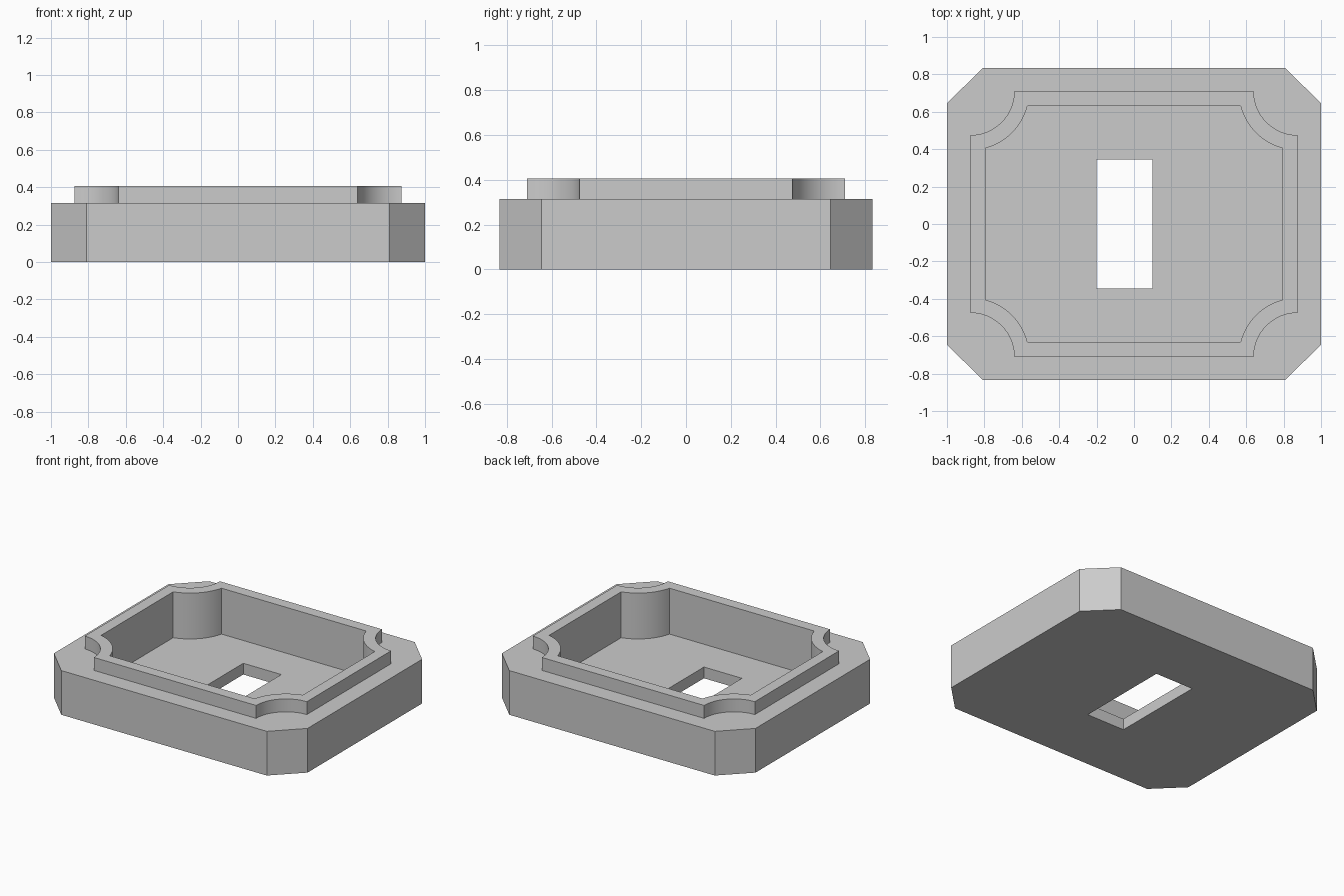
import bpy
import bmesh
from math import cos, sin, pi, radians

cube = bpy.data.objects.get("Cube")
if cube:
    bpy.data.objects.remove(cube, do_unlink=True)

BASE_TOP, RIM_TOP, FLOOR = 0.315, 0.407, 0.08
RIM_X, RIM_Y, SCOOP, WALL = 0.875, 0.71, 0.235, 0.08


def mirror_corner(points):
    """Repeat one corner's points (+x +y, running counter-clockwise) in all four."""
    flip = points[::-1]
    return (points + [(-x, y) for x, y in flip]
            + [(-x, -y) for x, y in points] + [(x, -y) for x, y in flip])


def scooped_outline(inset):
    """Rectangle whose corners are scooped out by arcs about the rim's outer corners."""
    r = SCOOP + inset
    start = math_asin(inset / r)
    steps = 20
    corner = []
    for i in range(steps + 1):
        a = start + (pi / 2 - 2 * start) * i / steps
        corner.append((RIM_X - r * sin(a), RIM_Y - r * cos(a)))
    return mirror_corner(corner)


def math_asin(v):
    from math import asin
    return asin(v)


base_outline = mirror_corner([(1.0, 0.645), (0.81, 0.833)])
rim_outline = scooped_outline(0)
pocket_outline = scooped_outline(WALL)
slot_outline = [(0.1, -0.345), (0.1, 0.345), (-0.2, 0.345), (-0.2, -0.345)]

bm = bmesh.new()


def wall(outline, z_from, z_to):
    """Upright wall along an outline; returns its two edge loops."""
    rings = [[bm.verts.new((x, y, z)) for x, y in outline] for z in (z_from, z_to)]
    n = len(outline)
    for i in range(n):
        j = (i + 1) % n
        bm.faces.new((rings[0][i], rings[0][j], rings[1][j], rings[1][i]))
    return [[bm.edges.get((r[i], r[(i + 1) % n])) for i in range(n)] for r in rings]


# Walls in order: outside of base, outside of rim, pocket, floor slot
walls = [wall(base_outline, 0, BASE_TOP),
         wall(rim_outline, BASE_TOP, RIM_TOP),
         wall(pocket_outline, RIM_TOP, FLOOR),
         wall(slot_outline, FLOOR, 0)]

# Level faces joining each wall to the next: ledge, rim top, floor, underside
for i, current in enumerate(walls):
    following = walls[(i + 1) % len(walls)]
    bmesh.ops.triangle_fill(bm, edges=current[1] + following[0], use_beauty=True)

bmesh.ops.recalc_face_normals(bm, faces=bm.faces)
bmesh.ops.dissolve_limit(bm, angle_limit=radians(0.5), verts=bm.verts, edges=bm.edges)

mesh = bpy.data.meshes.new("tray")
bm.to_mesh(mesh)
bm.free()
tray = bpy.data.objects.new("tray", mesh)
bpy.context.collection.objects.link(tray)

# Plain grey material
grey = bpy.data.materials.new("grey")
grey.use_nodes = True
colour = (0.6, 0.6, 0.6, 1)
grey.diffuse_color = colour
grey.node_tree.nodes["Principled BSDF"].inputs["Base Color"].default_value = colour
mesh.materials.append(grey)

bpy.context.view_layer.objects.active = tray
tray.select_set(True)
bpy.ops.object.shade_smooth_by_angle(angle=radians(30))
